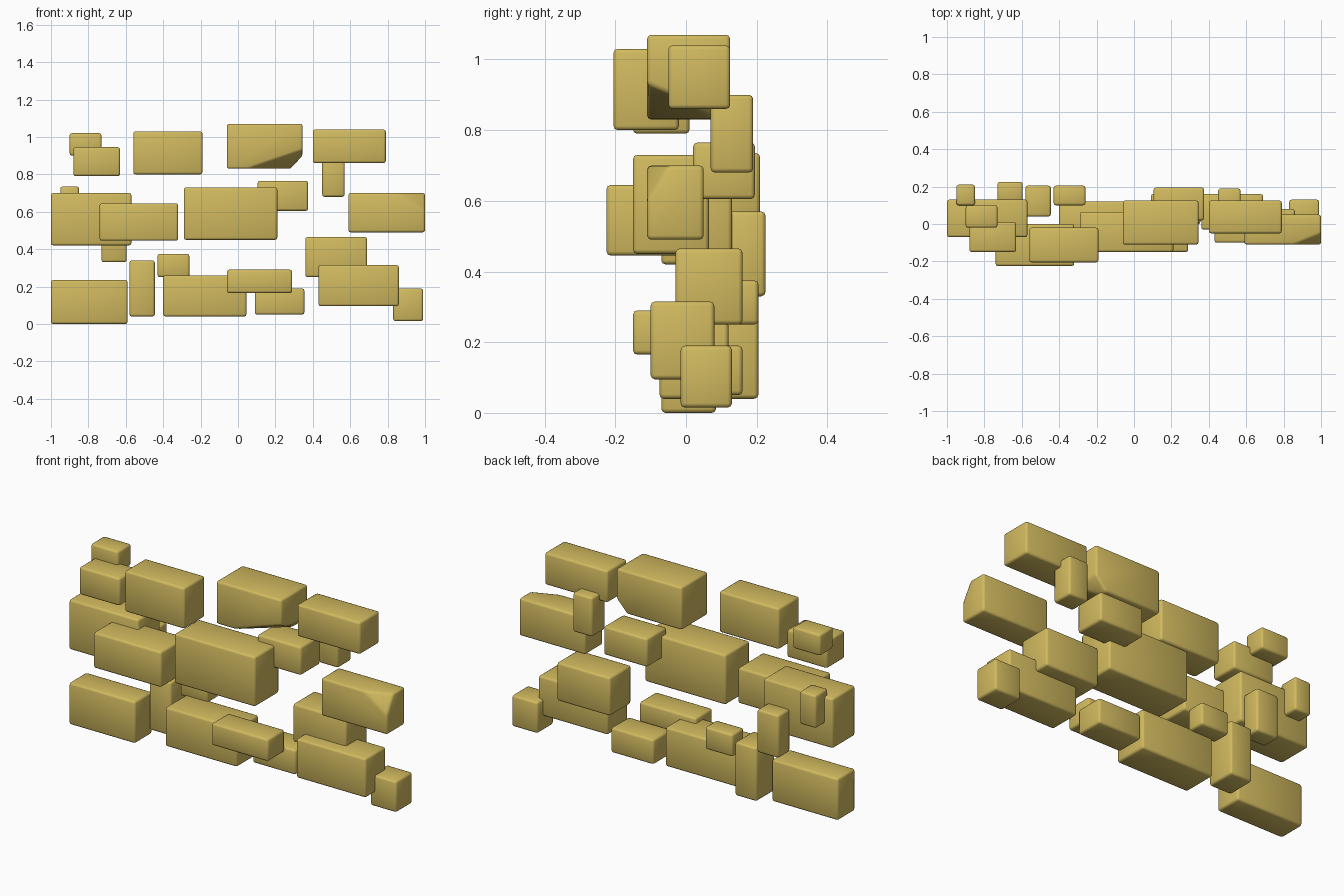
import bpy
import bmesh
from mathutils import Vector

default_cube = bpy.data.objects.get("Cube")
if default_cube:
    bpy.data.objects.remove(default_cube, do_unlink=True)

# Single sandstone colour
SAND = (0.64, 0.49, 0.115, 1.0)
sand = bpy.data.materials.new("sandstone")
sand.use_nodes = True
sand.diffuse_color = SAND
shader = sand.node_tree.nodes["Principled BSDF"]
shader.inputs["Base Color"].default_value = SAND
shader.inputs["Roughness"].default_value = 0.8


def chip(bm, a, b, c, corner):
    """Slice off the given corner along the plane through three points."""
    a, b, c, corner = map(Vector, (a, b, c, corner))
    normal = (b - a).cross(c - a).normalized()
    if normal.dot(corner - a) < 0:
        normal.negate()
    geometry = bm.verts[:] + bm.edges[:] + bm.faces[:]
    bmesh.ops.bisect_plane(bm, geom=geometry, dist=1e-5, plane_co=a,
                           plane_no=normal, clear_outer=True)
    rim = [e for e in bm.edges if e.is_boundary]
    bmesh.ops.holes_fill(bm, edges=rim, sides=0)
    bmesh.ops.recalc_face_normals(bm, faces=bm.faces[:])


def stone(name, x_span, y_span, z_span, chips=()):
    """One worn block with softened edges, given its extent on each axis."""
    spans = (x_span, y_span, z_span)
    centre = Vector([(low + high) / 2 for low, high in spans])
    size = Vector([high - low for low, high in spans])
    bm = bmesh.new()
    bmesh.ops.create_cube(bm, size=1)
    for v in bm.verts:
        v.co = centre + v.co * size
    for cut in chips:
        chip(bm, *cut)
    for v in bm.verts:
        v.co -= centre
    for face in bm.faces:
        face.smooth = True
    mesh = bpy.data.meshes.new(name)
    bm.to_mesh(mesh)
    bm.free()
    mesh.materials.append(sand)
    block = bpy.data.objects.new(name, mesh)
    block.location = centre
    bpy.context.collection.objects.link(block)
    bevel = block.modifiers.new("worn_edges", "BEVEL")
    bevel.width = 0.012
    bevel.segments = 2
    bevel.limit_method = "ANGLE"
    bevel.angle_limit = 0.3
    return block


# Bottom course
stone("bottom_right_stone", (-1, -.59), (-.07, .085), (0, .235))
stone("bottom_upright_stone", (-.58, -.445), (.04, .205), (.04, .34))
stone("bottom_long_stone", (-.4, .045), (-.075, .12), (.04, .26))
stone("bottom_front_slab", (-.06, .29), (-.15, 0), (.165, .29))
stone("bottom_back_slab", (.09, .355), (0, .16), (.05, .19))
stone("bottom_back_pebble", (-.43, -.26), (.1, .205), (.25, .375))
stone("bottom_left_stone", (.43, .86), (-.1, .08), (.095, .315))
stone("bottom_left_upper_stone", (.36, .69), (-.03, .16), (.25, .465))
stone("bottom_left_end_stone", (.83, .99), (-.015, .13), (.015, .19))

# Middle course
stone("middle_right_stone", (-1, -.57), (-.07, .13), (.42, .7))
stone("middle_right_front_stone", (-.74, -.32), (-.225, 0), (.445, .645))
stone("middle_right_back_pebble", (-.95, -.85), (.1, .21), (.55, .735))
stone("middle_right_low_pebble", (-.73, -.595), (.12, .225), (.33, .57))
stone("middle_centre_stone", (-.29, .21), (-.15, .065), (.45, .73))
stone("middle_back_stone", (.105, .375), (.02, .195), (.605, .765))
stone("middle_left_stone", (.59, 1), (-.11, .05), (.49, .7), [
    ((.85, -.11, .7), (1, -.05, .7), (1, -.11, .6), (1, -.11, .7))])

# Top course
stone("top_right_stone", (-.88, -.63), (-.15, .01), (.79, .945))
stone("top_right_pebble", (-.9, -.73), (-.02, .1), (.9, 1.02))
stone("top_inner_right_stone", (-.56, -.19), (-.205, -.02), (.8, 1.03))
stone("top_centre_stone", (-.06, .345), (-.11, .125), (.83, 1.07), [
    ((.28, 0, .83), (.345, 0, .9), (.28, .1, .83), (.345, 0, .83)),
    ((.05, -.11, .83), (.345, -.11, .93), (.3, .1, .83), (.345, -.11, .83))])
stone("top_left_stone", (.4, .79), (-.05, .125), (.86, 1.04))
stone("top_left_back_pebble", (.45, .57), (.07, .19), (.68, .9))
